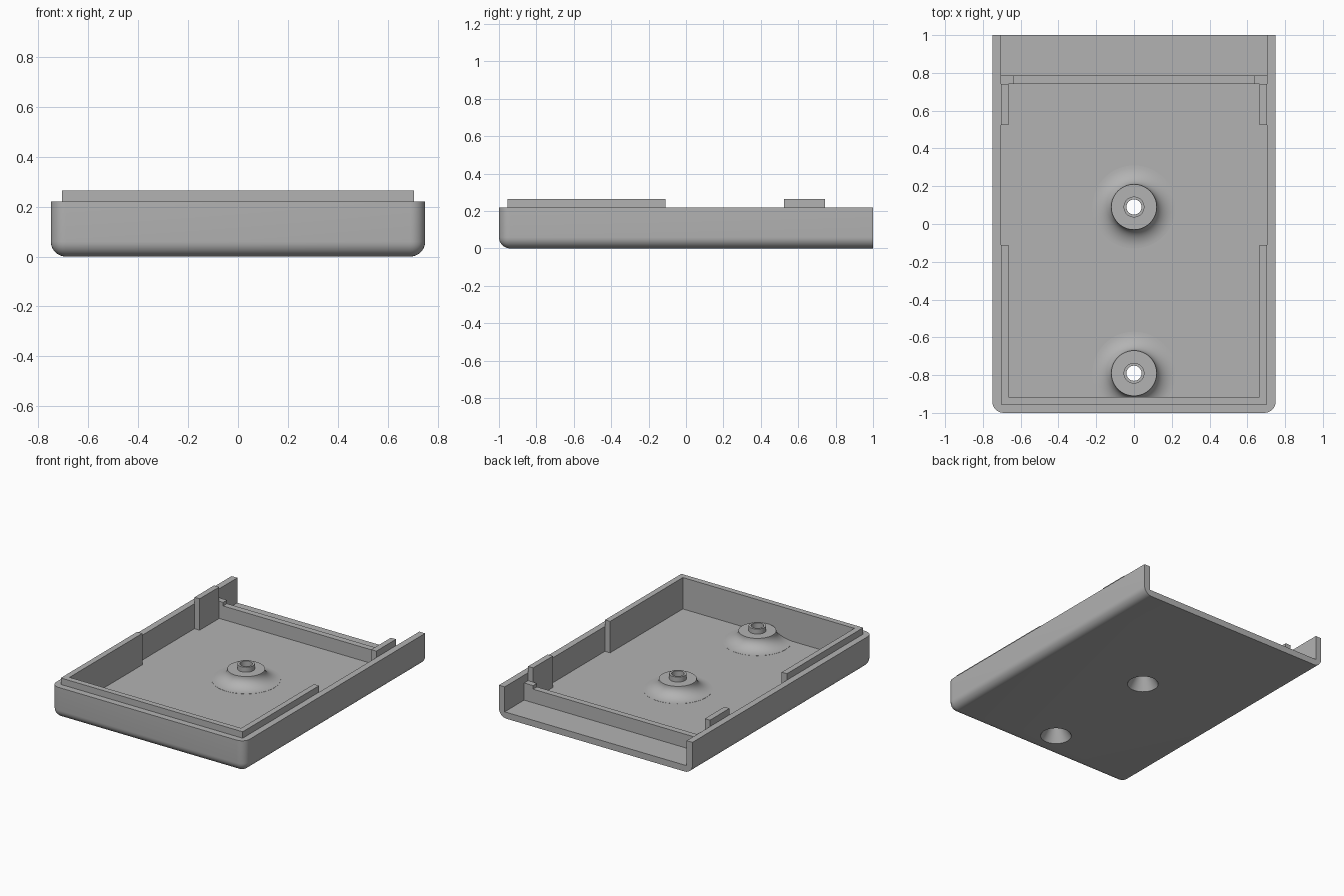
import bpy, bmesh, math

if "Cube" in bpy.data.objects:
    bpy.data.objects.remove(bpy.data.objects["Cube"], do_unlink=True)

# Single plastic colour
grey = bpy.data.materials.new("grey_plastic")
grey.use_nodes = True
colour = (0.45, 0.45, 0.45, 1)
grey.diffuse_color = colour
grey.node_tree.nodes["Principled BSDF"].inputs["Base Color"].default_value = colour

HALF_W, HALF_L, RIM = 0.75, 1.0, 0.22
WALL, LIP, LIP_TOP = 0.045, 0.04, 0.265
IN_X, IN_Y = HALF_W - WALL, HALF_L - WALL
BOSS_Y = (0.09, -0.79)
BOSS_HOLE = 0.1
SEGMENTS = 64


def finish(name, bm):
    mesh = bpy.data.meshes.new(name)
    bmesh.ops.recalc_face_normals(bm, faces=bm.faces[:])
    bm.to_mesh(mesh)
    bm.free()
    mesh.materials.append(grey)
    obj = bpy.data.objects.new(name, mesh)
    bpy.context.collection.objects.link(obj)
    return obj


def activate(obj):
    bpy.ops.object.select_all(action="DESELECT")
    obj.select_set(True)
    bpy.context.view_layer.objects.active = obj


def smooth(obj):
    activate(obj)
    bpy.ops.object.shade_smooth_by_angle(angle=math.radians(30))


def box_mesh(x, y, z):
    bm = bmesh.new()
    bmesh.ops.create_cube(bm, size=1)
    for v in bm.verts:
        v.co = [lo + (c + 0.5) * (hi - lo) for c, (lo, hi) in zip(v.co, (x, y, z))]
    return bm


def box(name, x, y, z):
    return finish(name, box_mesh(x, y, z))


def lathe(name, profile, y):
    """Revolve a closed (radius, height) profile about a vertical axis."""
    bm = bmesh.new()
    rings = []
    for i in range(SEGMENTS):
        a = 2 * math.pi * i / SEGMENTS
        # the flare stops inside the front wall
        rings.append([bm.verts.new((r * math.cos(a), max(y + r * math.sin(a), -0.935), z))
                      for r, z in profile])
    n = len(profile)
    for i in range(SEGMENTS):
        a, b = rings[i], rings[(i + 1) % SEGMENTS]
        for j in range(n):
            k = (j + 1) % n
            bm.faces.new((a[j], b[j], b[k], a[k]))
    return finish(name, bm)


def cut(obj, cutter):
    activate(obj)
    mod = obj.modifiers.new("cut", "BOOLEAN")
    mod.operation, mod.solver, mod.object = "DIFFERENCE", "EXACT", cutter
    bpy.ops.object.modifier_apply(modifier=mod.name)
    bpy.data.objects.remove(cutter, do_unlink=True)


# Tray: rounded below and at the front corners, square at the open back
bm = box_mesh((-HALF_W, HALF_W), (-HALF_L, HALF_L), (0, RIM))
rounded = []
for e in bm.edges:
    mid = (e.verts[0].co + e.verts[1].co) / 2
    low = mid.z < 0.01 and mid.y < 0.9
    front_corner = mid.y < -0.9 and abs(mid.x) > 0.7
    if low or front_corner:
        rounded.append(e)
bmesh.ops.bevel(bm, geom=rounded, offset=0.06, offset_type="OFFSET", segments=8,
                profile=0.5, affect="EDGES", clamp_overlap=True)
tray = finish("tray", bm)
cut(tray, box("cavity_cutter", (-IN_X, IN_X), (-IN_Y, 1.2), (WALL, 0.5)))
for y in BOSS_Y:
    bm = bmesh.new()
    bmesh.ops.create_cone(bm, cap_ends=True, segments=SEGMENTS, radius1=BOSS_HOLE,
                          radius2=BOSS_HOLE, depth=0.3)
    bmesh.ops.translate(bm, verts=bm.verts, vec=(0, y, 0))
    cut(tray, finish("hole_cutter", bm))
smooth(tray)

# Raised lip along the front and both sides
base = WALL - 0.005
box("front_lip", (-IN_X, IN_X), (-IN_Y, LIP - IN_Y), (base, LIP_TOP))
for side, s in (("left", 1), ("right", -1)):
    span = sorted((s * (IN_X - LIP), s * IN_X))
    box(side + "_front_lip", span, (LIP - IN_Y, -0.11), (base, LIP_TOP))
    box(side + "_back_lip", span, (0.525, 0.742), (base, LIP_TOP))
    # Taller stop at each end of the partition
    box(side + "_partition_stop", sorted((s * 0.635, s * IN_X)), (0.742, 0.785), (base, 0.165))

# Low partition across the back
box("partition", (-0.635, 0.635), (0.742, 0.785), (base, 0.14))

# Screw bosses: flared foot, flat shoulder, small collar and countersunk hole
flare = []
for i in range(13):
    t = math.pi / 2 * i / 12
    flare.append((0.22 - 0.1 * math.cos(t), 0.12 - 0.074 * math.sin(t)))
profile = [(BOSS_HOLE, 0), (0.045, 0.09), (0.04, 0.09), (0.04, 0.155),
           (0.055, 0.155), (0.055, 0.12)] + flare + [(0.22, 0.03), (BOSS_HOLE, 0.03)]
for name, y in zip(("middle_boss", "front_boss"), BOSS_Y):
    smooth(lathe(name, profile, y))
